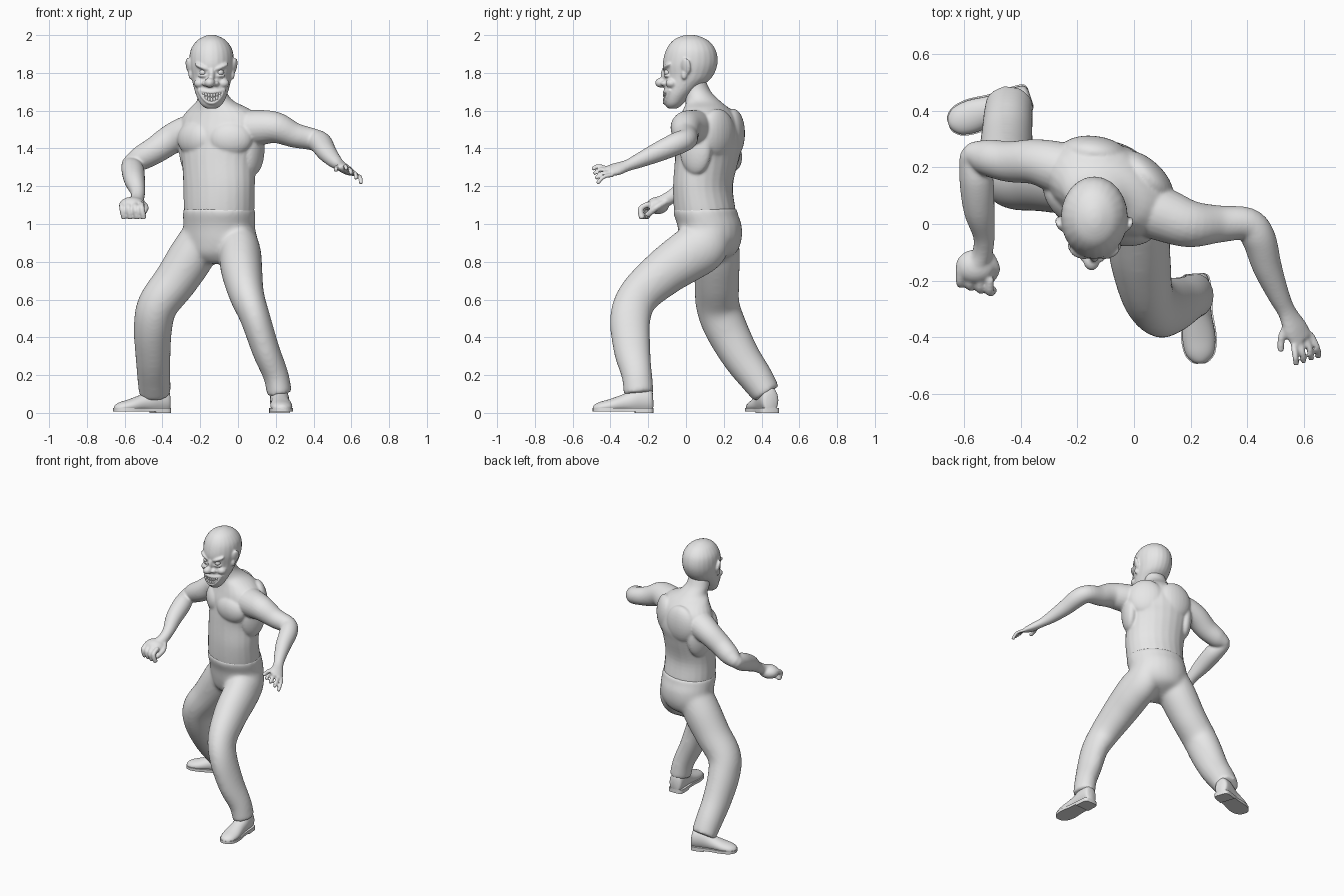
import bpy
import bmesh
import math
from mathutils import Vector, Matrix

if "Cube" in bpy.data.objects:
    bpy.data.objects.remove(bpy.data.objects["Cube"])

grey = bpy.data.materials.new("plain_grey")
grey.use_nodes = True
grey.diffuse_color = (0.8, 0.8, 0.8, 1)
grey.node_tree.nodes["Principled BSDF"].inputs["Base Color"].default_value = grey.diffuse_color

X, Z = Vector((1, 0, 0)), Vector((0, 0, 1))


def spline(keys, steps):
    """Smooth curve through every key, radii included."""
    out = []
    last = len(keys) - 1
    for i in range(last):
        p0, p1, p2, p3 = (keys[min(max(j, 0), last)] for j in range(i - 1, i + 3))
        for s in range(steps):
            t = s / steps
            out.append([b + (c - a) * t / 2 + (a - 2.5 * b + 2 * c - d / 2) * t * t
                        + (1.5 * (b - c) + (d - a) / 2) * t ** 3
                        for a, b, c, d in zip(p0, p1, p2, p3)])
    return out + [list(keys[last])]


def loft(bm, keys, ref=X, tangent=None, steps=5, sides=24):
    """Tube through keys of (x, y, z, radius, second radius, yaw)."""
    keys = [tuple(k) + (k[-1],) * (len(k) == 4) for k in keys]
    path = spline(keys, steps)
    rings = []
    for i, p in enumerate(path):
        here = Vector(p[:3])
        ahead = Vector(path[min(i + 1, len(path) - 1)][:3])
        behind = Vector(path[max(i - 1, 0)][:3])
        t = tangent or (ahead - behind).normalized()
        yaw = math.radians(p[5]) if len(p) > 5 else 0
        r = Matrix.Rotation(yaw, 3, "Z") @ ref
        u = (r - t * r.dot(t)).normalized()
        v = t.cross(u)
        ring = []
        for k in range(sides):
            a = math.tau * k / sides
            ring.append(bm.verts.new(here + u * math.cos(a) * max(p[3], 0.003)
                                     + v * math.sin(a) * max(p[4], 0.003)))
        rings.append(ring)
    for lo, hi in zip(rings, rings[1:]):
        for k in range(sides):
            n = (k + 1) % sides
            bm.faces.new((lo[k], lo[n], hi[n], hi[k]))
    bm.faces.new(rings[0][::-1])
    bm.faces.new(rings[-1])


def blob(bm, centre, size, yaw=0, roll=0):
    m = (Matrix.Translation(centre) @ Matrix.Rotation(math.radians(yaw), 4, "Z")
         @ Matrix.Rotation(math.radians(roll), 4, "Y") @ Matrix.Diagonal((*size, 1)))
    bmesh.ops.create_uvsphere(bm, u_segments=24, v_segments=16, radius=1, matrix=m)


def finish(bm, name, voxel=0, smooth=0):
    bmesh.ops.recalc_face_normals(bm, faces=bm.faces)
    mesh = bpy.data.meshes.new(name)
    bm.to_mesh(mesh)
    bm.free()
    mesh.materials.append(grey)
    mesh.shade_smooth()
    obj = bpy.data.objects.new(name, mesh)
    bpy.context.collection.objects.link(obj)
    if voxel:
        remesh = obj.modifiers.new("merge", "REMESH")
        remesh.mode = "VOXEL"
        remesh.voxel_size = voxel
        remesh.use_smooth_shade = True
        soften = obj.modifiers.new("soften", "SMOOTH")
        soften.factor = 0.5
        soften.iterations = smooth
    else:
        mesh.set_sharp_from_angle(angle=math.radians(40))


# Bare upper body: torso and neck
body = bmesh.new()
loft(body, [(-.1, .11, 1.0, .18, .155, -20), (-.1, .1, 1.07, .19, .16, -20),
            (-.1, .09, 1.2, .195, .152, -22), (-.1, .11, 1.34, .205, .16, -25),
            (-.09, .12, 1.42, .228, .165, -25), (-.09, .12, 1.49, .235, .16, -25),
            (-.09, .12, 1.56, .22, .14, -25), (-.1, .11, 1.61, .165, .115, -22),
            (-.12, .09, 1.65, .1, .092, -10), (-.138, .06, 1.7, .079, .073, 0),
            (-.14, .04, 1.76, .074, .065, 0)], tangent=Z)
# Chest, shoulder-blade and side muscles that follow the ribcage
turn = Matrix.Rotation(math.radians(-25), 3, "Z")
for side in (-1, 1):
    for across, along, z, size, wrap in ((.1, -.1, 1.45, (.12, .065, .095), 18),
                                         (.1, .098, 1.48, (.12, .06, .13), -18),
                                         (.185, .01, 1.4, (.05, .09, .14), 0)):
        blob(body, Vector((-.09, .12, z)) + turn @ Vector((side * across, along, 0)),
             size, side * wrap - 25)

# Left arm, ending in a flat palm rolled outwards
loft(body, [(.01, .07, 1.5, .1), (.11, .03, 1.51, .094), (.2, 0, 1.51, .083),
            (.3, 0, 1.47, .066), (.4, 0, 1.447, .058), (.44, -.05, 1.425, .06),
            (.47, -.15, 1.38, .052), (.51, -.25, 1.335, .039), (.54, -.31, 1.31, .029, .034),
            (.57, -.37, 1.29, .026, .047), (.595, -.41, 1.278, .018, .044)], ref=Z + X * .6)
# Right arm, with a pointed elbow, running into the fist
loft(body, [(-.18, .17, 1.49, .1), (-.27, .2, 1.48, .092), (-.35, .22, 1.45, .08),
            (-.44, .22, 1.39, .072), (-.52, .235, 1.345, .064), (-.57, .238, 1.318, .045),
            (-.557, .16, 1.285, .06), (-.547, .05, 1.23, .055), (-.53, -.04, 1.17, .039),
            (-.535, -.1, 1.13, .036), (-.555, -.145, 1.105, .04)], ref=Z)
blob(body, (-.56, -.15, 1.098), (.07, .06, .046))


def finger(points, r):
    loft(body, [(*p, r) for p in points], ref=X + Z * .3, steps=4, sides=10)


# Spread fingers of the left hand, curled fingers of the right
for k in range(4):
    base = Vector((.592, -.4, 1.276)) + Vector((.8, .38, -.45)) * (k - 1.5) * .025
    mid = base + Vector((.007 + .006 * k, -.05, .014 - .008 * k))
    finger((base, mid, mid + Vector((.004, -.034, -.018 - .006 * k))), .012)
    base = Vector((-.614 + .035 * k, -.16 - .01 * k, 1.108))
    mid = base + Vector((0, -.05, -.026))
    finger((base, mid, mid + Vector((.012, .008, -.055))), .016)
finger(((.55, -.345, 1.302), (.522, -.395, 1.298), (.518, -.45, 1.285)), .014)
finger(((-.51, -.11, 1.115), (-.488, -.16, 1.085), (-.515, -.205, 1.045)), .017)
finish(body, "upper_body", .006, 12)

# Trousers: pelvis and two bent legs
legs = bmesh.new()
loft(legs, [(-.12, .09, .79, .05, .05, -20), (-.115, .125, .84, .145, .13, -20),
            (-.1, .13, .91, .19, .16, -20), (-.1, .125, .99, .193, .168, -20),
            (-.1, .105, 1.05, .195, .168, -20), (-.1, .1, 1.085, .194, .167, -20)], tangent=Z)
loft(legs, [(0, .13, .98, .09, .11), (.002, .09, .89, .108, .14), (.012, 0, .825, .113, .137),
            (.022, -.12, .74, .108, .124), (.048, -.25, .62, .092, .11), (.092, -.295, .5, .08, .108),
            (.148, -.285, .33, .074, .098), (.2, -.26, .2, .068, .082), (.22, -.25, .1, .067, .081)])
loft(legs, [(-.17, .15, .96, .11, .12), (-.24, .16, .84, .122, .126), (-.33, .163, .7, .116, .119),
            (-.425, .168, .57, .108, .116), (-.45, .21, .45, .102, .114),
            (-.45, .29, .3, .093, .102), (-.445, .375, .18, .088, .09), (-.44, .428, .1, .085, .077)])
finish(legs, "trousers", .01, 22)

# Head
cx = -.14
head = bmesh.new()
loft(head, [(cx, -.07, 1.612, .03, .025), (cx, -.064, 1.635, .058, .048),
            (cx, -.045, 1.68, .081, .072), (cx, -.015, 1.73, .096, .1),
            (cx, .012, 1.78, .107, .128), (cx, .022, 1.85, .118, .145),
            (cx, .026, 1.92, .111, .132), (cx, .024, 1.97, .078, .095),
            (cx, .022, 1.995, .035, .045), (cx, .022, 2.002, .004, .004)], tangent=Z)
# Nose, nostrils, brows, cheeks, eyelids and ears
blob(head, (cx - .01, -.132, 1.748), (.028, .032, .026))
blob(head, (cx, -.11, 1.79), (.018, .024, .04))
for side in (-1, 1):
    blob(head, (cx + side * .03 - .006, -.114, 1.744), (.016, .02, .014))
    blob(head, (cx + side * .05, -.1, 1.832), (.045, .022, .013), side * 20, side * -22)
    blob(head, (cx + side * .062, -.076, 1.745), (.032, .032, .026))
    blob(head, (cx + side * .045, -.1, 1.785), (.028, .016, .01), side * 15)
    blob(head, (cx + side * .12, 0, 1.835), (.012, .027, .045), side * -25, side * 12)
    blob(head, (cx + side * .112, -.01, 1.79), (.01, .015, .025))


def grin(t, middle, corner=1.71):
    """Point on the mouth line; t runs from one corner to the other."""
    dx = .07 * t
    y = -.042 - .073 * math.sqrt(1 - (dx / .085) ** 2)
    return cx + dx, y, middle + (corner - middle) * t * t


# Lips, with rows of teeth between them
for middle in (1.698, 1.64):
    loft(head, [(*grin(k / 4, middle), .0085) for k in range(-4, 5)], ref=Z, steps=3, sides=10)
finish(head, "head", .006, 3)

teeth = bmesh.new()
for row in (1.683, 1.657):
    for k in range(-4, 5):
        blob(teeth, grin(k / 5, row), (.0075, .007, .013))
finish(teeth, "teeth")

eyes = bmesh.new()
for side in (-1, 1):
    blob(eyes, (cx + side * .045, -.096, 1.802), (.02, .02, .018))
finish(eyes, "eyes")


# Shoes: rounded upper on a flat sole with a raised heel
def shoe(name, heel, toe):
    heel, toe = Vector((*heel, 0)), Vector((*toe, 0))
    way = (toe - heel).normalized()
    side = way.cross(Z)
    # distance along the foot, half width, height
    shape = [(0, .028, .1), (.05, .046, .135), (.25, .05, .14), (.45, .05, .105),
             (.7, .058, .075), (.88, .05, .058), (.97, .03, .044), (1, .012, .03)]
    upper = bmesh.new()
    loft(upper, [(*(heel.lerp(toe, d) + Z * (h / 2)), w, h / 2) for d, w, h in shape],
         ref=side, tangent=way)
    for v in upper.verts:
        v.co.z = max(v.co.z, .018)
    finish(upper, name + "_shoe")
    sole = bmesh.new()
    for end, low, high in ((1, .008, .027), (.3, 0, .012)):
        path = [p for p in spline(shape, 4) if p[0] <= end]
        outline = [heel.lerp(toe, d) + side * (w + .005) for d, w, h in path]
        outline += [heel.lerp(toe, d) - side * (w + .005) for d, w, h in reversed(path)]
        face = sole.faces.new([sole.verts.new(p + Z * low) for p in outline])
        grown = bmesh.ops.extrude_face_region(sole, geom=[face])["geom"]
        for v in grown:
            if isinstance(v, bmesh.types.BMVert):
                v.co.z = high
        sole.faces.new([sole.verts.new(p + Z * low) for p in reversed(outline)])
    finish(sole, name + "_sole")


shoe("left", (.215, -.175), (.235, -.493))
shoe("right", (-.365, .45), (-.655, .352))
